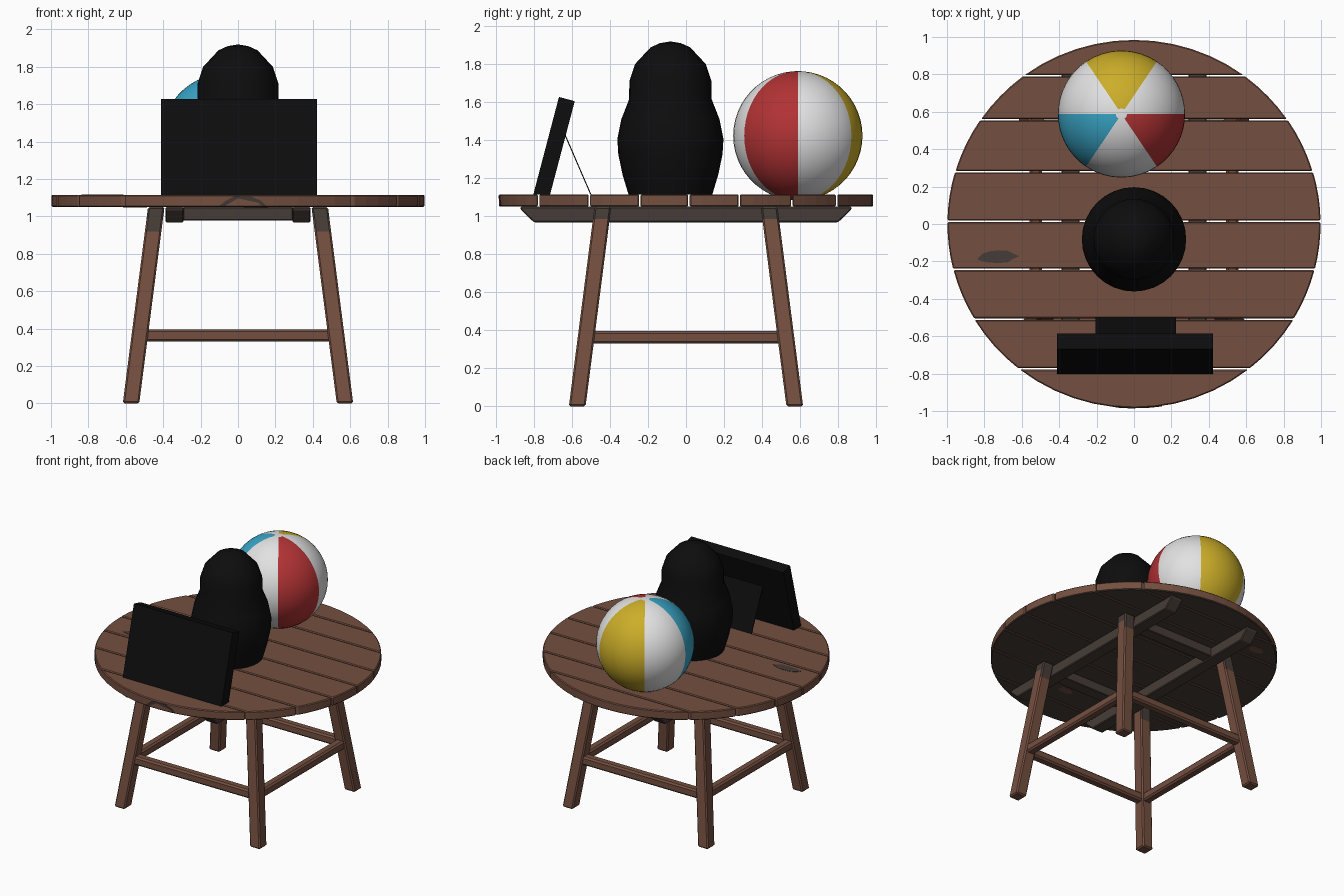
import bpy, bmesh, math, random
from mathutils import Vector

if "Cube" in bpy.data.objects:
    bpy.data.objects.remove(bpy.data.objects["Cube"])

random.seed(4)


def mat(name, r, g, b):
    m = bpy.data.materials.new(name)
    m.diffuse_color = (r, g, b, 1)
    m.use_nodes = True
    m.node_tree.nodes["Principled BSDF"].inputs["Base Color"].default_value = m.diffuse_color
    return m


BROWN = mat("brown wood", 0.175, 0.079, 0.051)
DARK = mat("bare dark wood", 0.062, 0.046, 0.038)
BLACK = mat("black", 0.004, 0.004, 0.004)
WHITE = mat("white", 0.76, 0.76, 0.76)
RED = mat("red", 0.44, 0.032, 0.034)
BLUE = mat("blue", 0.04, 0.37, 0.56)
YELLOW = mat("yellow", 0.60, 0.42, 0.022)


def finish(name, bm, mats, bevel=0, smooth=None):
    bmesh.ops.recalc_face_normals(bm, faces=bm.faces)
    me = bpy.data.meshes.new(name)
    bm.to_mesh(me)
    bm.free()
    ob = bpy.data.objects.new(name, me)
    bpy.context.collection.objects.link(ob)
    for m in mats:
        me.materials.append(m)
    if bevel:
        mod = ob.modifiers.new("bevel", 'BEVEL')
        mod.width, mod.segments = bevel, 1
        mod.limit_method, mod.angle_limit = 'ANGLE', math.radians(40)
    if smooth:
        bpy.context.view_layer.objects.active = ob
        ob.select_set(True)
        bpy.ops.object.shade_smooth_by_angle(angle=math.radians(smooth))
        ob.select_set(False)
    return ob


def prism(name, pts, direction, mats, bevel=0, rule=None):
    """Extrude a closed outline; rule(face) gives the material index."""
    bm = bmesh.new()
    face = bm.faces.new([bm.verts.new(p) for p in pts])
    ext = bmesh.ops.extrude_face_region(bm, geom=[face])
    for v in ext["geom"]:
        if isinstance(v, bmesh.types.BMVert):
            v.co += Vector(direction)
    bmesh.ops.recalc_face_normals(bm, faces=bm.faces)
    bm.normal_update()
    if rule:
        for f in bm.faces:
            f.material_index = rule(f)
    return finish(name, bm, mats, bevel)


def lathe(name, profile, angles, centre, mats, rule, smooth):
    """Revolve (radius, z) points around a vertical axis."""
    bm = bmesh.new()
    rings = []
    for r, z in profile:
        if r == 0:
            rings.append([bm.verts.new((centre[0], centre[1], z))] * len(angles))
        else:
            rings.append([bm.verts.new((centre[0] + r * math.cos(a), centre[1] + r * math.sin(a), z))
                          for a in angles])
    n = len(angles)
    for j in range(len(rings) - 1):
        for i in range(n):
            k = (i + 1) % n
            quad = [rings[j][i], rings[j][k], rings[j + 1][k], rings[j + 1][i]]
            f = bm.faces.new(list(dict.fromkeys(quad)))
            f.material_index = rule(i, j)
    return finish(name, bm, mats, 0, smooth)


# Round top made of eight planks, underside bare
RX, RY, Z0, Z1 = 0.998, 0.984, 1.05, 1.115
cuts = [-RY, -0.775, -0.508, -0.243, 0.015, 0.28, 0.557, 0.792, RY]
for i in range(8):
    lo = cuts[i] + (0.004 if i else 0)
    hi = cuts[i + 1] - (0.004 if i < 7 else 0)
    a0, a1 = math.asin(lo / RY), math.asin(hi / RY)
    steps = 6 if i in (0, 7) else 4
    arc = [a0 + (a1 - a0) * k / steps for k in range(steps + 1)]
    s = 1 - random.uniform(0, 0.004)
    right = [(RX * s * math.cos(a), RY * math.sin(a), Z0) for a in arc]
    left = [(-x, y, z) for x, y, z in reversed(right)]
    if i == 0:
        left = left[:-1]
    if i == 7:
        left = left[1:]
    prism(f"top_plank_{i + 1}", right + left, (0, 0, Z1 - Z0), [BROWN, DARK], 0.006,
          lambda f: 1 if f.normal.z < -0.5 else 0)


# Worn patches as thin plates
def patch(name, x, y, z, rx, ry, m):
    pts = []
    for k in range(12):
        a = k * math.tau / 12
        w = random.uniform(0.75, 1.1)
        pts.append((x + rx * w * math.cos(a), y + ry * w * math.sin(a), z))
    prism(name, pts, (0, 0, 0.003), [m])


patch("worn_patch_top", -0.73, -0.172, Z1 - 0.001, 0.115, 0.036, DARK)
patch("paint_patch_under_1", 0.1, -0.62, Z0 - 0.002, 0.07, 0.035, BROWN)
patch("paint_patch_under_2", -0.55, 0.66, Z0 - 0.002, 0.06, 0.04, BROWN)
rim = [(x, -RY * math.sqrt(1 - (x / RX) ** 2) - 0.002, z) for x, z in
       [(-0.10, 1.056), (0.15, 1.056), (0.12, 1.085), (0.07, 1.106), (-0.02, 1.108), (-0.07, 1.08)]]
prism("worn_patch_rim", rim, (0, 0.005, 0), [DARK])

# Two long cleats with slanted ends, and two cross braces
for s, side in ((-1, "left"), (1, "right")):
    x = s * 0.34 - 0.048
    prism(f"{side}_cleat", [(x, -0.87, 1.05), (x, -0.87, 1.035), (x, -0.80, 0.968),
                            (x, 0.80, 0.968), (x, 0.87, 1.035), (x, 0.87, 1.05)],
          (0.096, 0, 0), [DARK], 0.006)
for s, end in ((-1, "front"), (1, "back")):
    y = s * 0.44
    prism(f"{end}_cross_brace", [(-0.295, y - 0.045, 0.978), (0.295, y - 0.045, 0.978),
                                 (0.295, y + 0.045, 0.978), (-0.295, y + 0.045, 0.978)],
          (0, 0, 0.072), [DARK], 0.005)


# Splayed square legs, bare near the top
def leg_off(z):
    return 0.572 - 0.135 * z / 1.05


def leg(name, sx, sy):
    bm = bmesh.new()
    h, rings = 0.044, []
    for z in (0, 0.92, 0.985, 1.05):
        o = leg_off(z)
        rings.append([bm.verts.new((sx * o + dx * h, sy * o + dy * h, z))
                      for dx, dy in ((-1, -1), (1, -1), (1, 1), (-1, 1))])
    bm.faces.new(rings[0])
    bm.faces.new(rings[-1])
    for j in range(3):
        for i in range(4):
            k = (i + 1) % 4
            f = bm.faces.new([rings[j][i], rings[j][k], rings[j + 1][k], rings[j + 1][i]])
            f.material_index = 1 if j == 2 or (j == 1 and i % 2 == 0) else 0
    finish(name, bm, [BROWN, DARK], 0.009)


for sx, a in ((-1, "left"), (1, "right")):
    for sy, b in ((-1, "front"), (1, "back")):
        leg(f"{b}_{a}_leg", sx, sy)

# Square of stretchers between the legs
o, h, L = leg_off(0.363), 0.033, 0.50
for s, a, b in ((-1, "front", "left"), (1, "back", "right")):
    c = s * o
    section = [(-h, -h), (h, -h), (h, h), (-h, h)]
    prism(f"{a}_stretcher", [(-L, c + u, 0.363 + v) for u, v in section], (2 * L, 0, 0), [BROWN], 0.012)
    prism(f"{b}_stretcher", [(c + u, -L, 0.363 + v) for u, v in section], (0, 2 * L, 0), [BROWN], 0.012)

# Beach ball: six vertical panels and white end caps
bounds = [0, 56, 124, 180, 236, 304, 360]
SUB = 8
angles = [math.radians(bounds[p] + (bounds[p + 1] - bounds[p]) * k / SUB)
          for p in range(6) for k in range(SUB)]
R, ZC = 0.34, 1.423
lats = [-90, -85] + [-85 + 170 * k / 24 for k in range(1, 24)] + [85, 90]
prof = [(0 if abs(t) == 90 else R * math.cos(math.radians(t)), ZC + R * math.sin(math.radians(t)))
        for t in lats]
panel = [0, 2, 0, 3, 0, 1]
lathe("beach_ball", prof, angles, (-0.067, 0.588), [WHITE, RED, YELLOW, BLUE],
      lambda i, j: 0 if j in (0, len(prof) - 2) else panel[i // SUB], 40)

# Rounded black doll
doll = [(0, 1.113), (0.22, 1.113), (0.252, 1.22), (0.274, 1.326), (0.279, 1.405), (0.258, 1.51),
        (0.217, 1.615), (0.216, 1.71), (0.186, 1.80), (0.104, 1.888), (0.055, 1.91), (0, 1.919)]
lathe("doll", doll, [math.tau * k / 32 for k in range(32)], (0, -0.082), [BLACK],
      lambda i, j: 0, 50)

# Leaning picture frame with a thin stand behind
prism("picture_frame", [(-0.412, y, z) for y, z in
                        [(-0.803, 1.113), (-0.668, 1.627), (-0.585, 1.605), (-0.715, 1.113)]],
      (0.834, 0, 0), [BLACK])
prism("frame_stand", [(-0.205, y, z) for y, z in
                      [(-0.640, 1.43), (-0.634, 1.43), (-0.497, 1.113), (-0.503, 1.113)]],
      (0.43, 0, 0), [BLACK])
